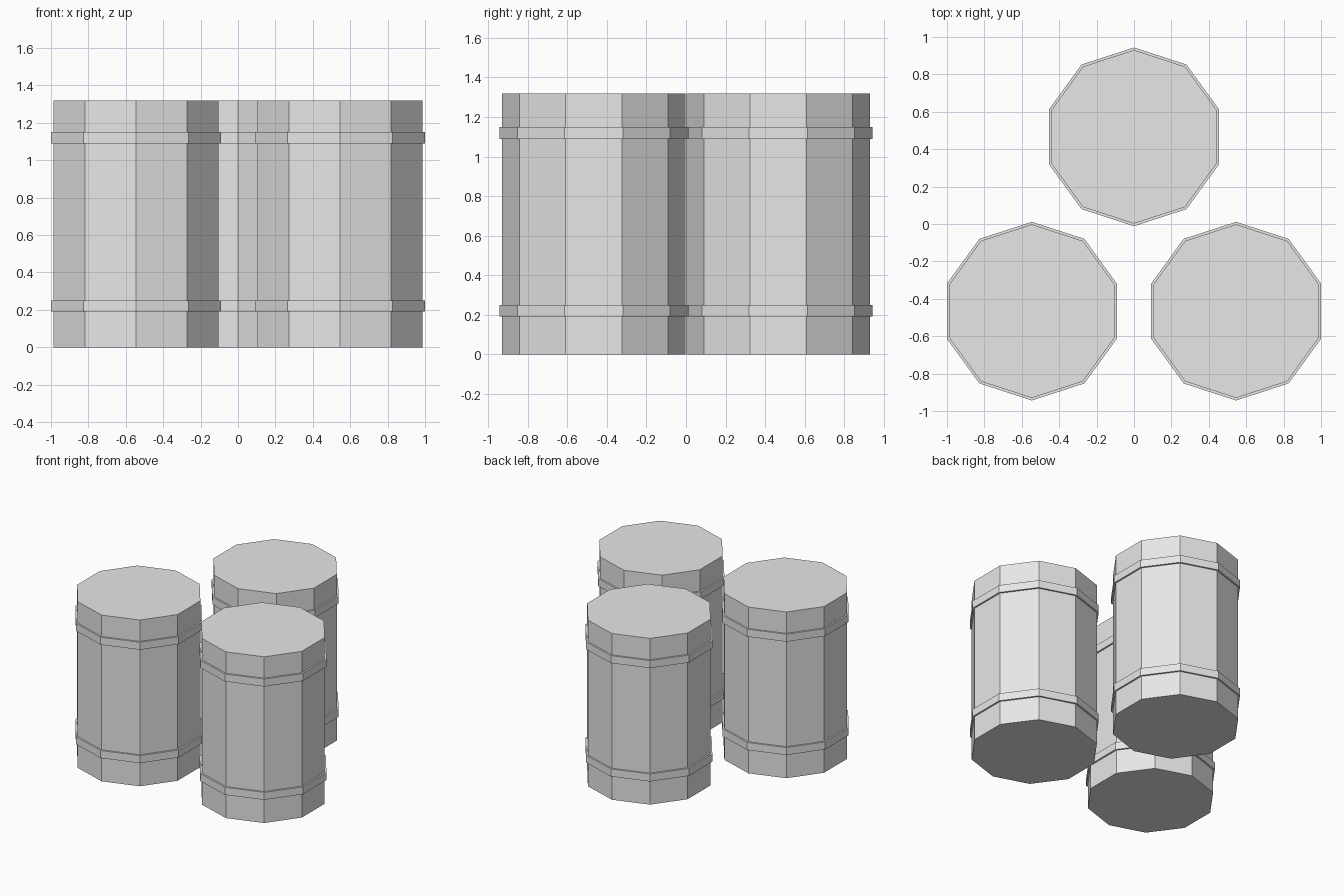
import bpy, bmesh, math

if "Cube" in bpy.data.objects:
    bpy.data.objects.remove(bpy.data.objects["Cube"])

SIDES = 10
BODY_R, BAND_R, HEIGHT = 0.464, 0.4775, 1.32

grey = bpy.data.materials.new("plain grey")
grey.diffuse_color = (0.8, 0.8, 0.8, 1)
grey.use_nodes = True
grey.node_tree.nodes["Principled BSDF"].inputs["Base Color"].default_value = grey.diffuse_color


def lathe(name, profile, location, capped=False):
    """Turn (radius, z) points into a ten-sided shell, a corner facing +y."""
    bm = bmesh.new()
    rings = []
    for r, z in profile:
        ring = []
        for i in range(SIDES):
            a = math.pi / 2 + 2 * math.pi * i / SIDES
            ring.append(bm.verts.new((r * math.cos(a), r * math.sin(a), z)))
        rings.append(ring)
    for lo, hi in zip(rings, rings[1:]):
        for i in range(SIDES):
            j = (i + 1) % SIDES
            bm.faces.new((lo[i], lo[j], hi[j], hi[i]))
    if capped:
        bm.faces.new(rings[0][::-1])
        bm.faces.new(rings[-1])
    mesh = bpy.data.meshes.new(name)
    bm.to_mesh(mesh)
    bm.free()
    mesh.materials.append(grey)
    ob = bpy.data.objects.new(name, mesh)
    ob.location = location
    bpy.context.collection.objects.link(ob)
    return ob


# Three barrels in a triangle: one behind, two in front
for label, x, y in (("back", 0, 0.466), ("left", -0.546, -0.466), ("right", 0.546, -0.466)):
    lathe(label + "_barrel_body", [(BODY_R, 0), (BODY_R, HEIGHT)], (x, y, 0), capped=True)
    # Raised hoops near the bottom and the top
    for level, z0 in (("lower", 0.19), ("upper", 1.09)):
        z1 = z0 + 0.06
        lathe(f"{label}_barrel_{level}_hoop",
              [(BODY_R, z0), (BAND_R, z0), (BAND_R, z1), (BODY_R, z1)], (x, y, 0))
